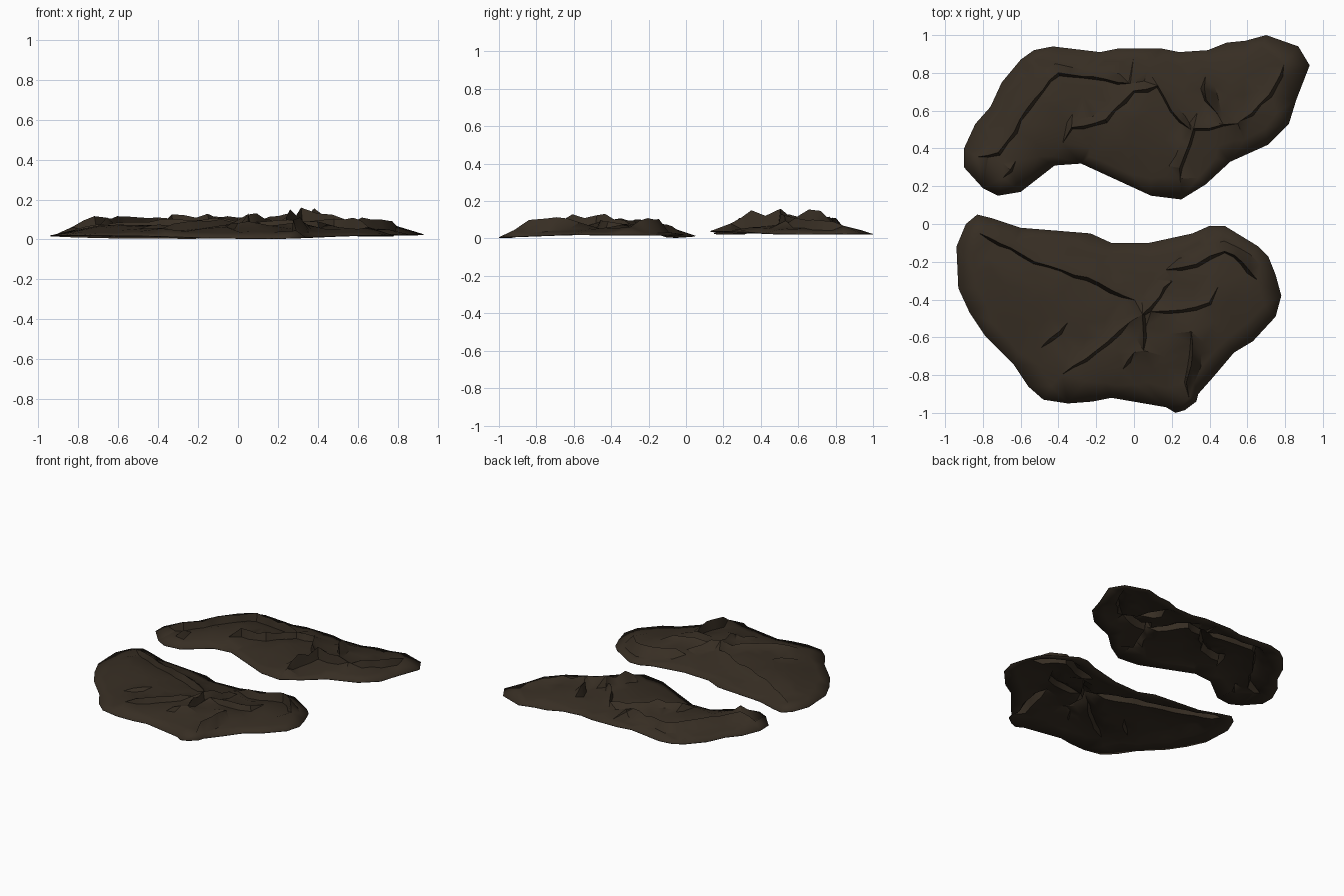
import bpy, bmesh, math, random
from mathutils import Vector
from mathutils.geometry import delaunay_2d_cdt, intersect_point_line

if "Cube" in bpy.data.objects:
    bpy.data.objects.remove(bpy.data.objects["Cube"])

random.seed(4)
mat = bpy.data.materials.new("dark brown")
mat.diffuse_color = (0.038, 0.027, 0.017, 1)
mat.use_nodes = True
mat.node_tree.nodes["Principled BSDF"].inputs["Base Color"].default_value = mat.diffuse_color

BACK = [(-.90,.40),(-.84,.53),(-.76,.62),(-.70,.75),(-.60,.87),(-.53,.92),(-.43,.94),(-.18,.91),
        (-.08,.93),(.14,.93),(.24,.91),(.39,.92),(.49,.96),(.59,.97),(.70,1.0),(.87,.94),(.93,.84),
        (.86,.66),(.82,.53),(.71,.42),(.51,.33),(.38,.21),(.25,.13),(.09,.15),(-.28,.32),(-.42,.31),
        (-.60,.17),(-.72,.15),(-.80,.19),(-.90,.30)]
FRONT = [(-.89,0),(-.83,.05),(-.75,.03),(-.60,-.02),(-.23,-.05),(-.12,-.10),(.08,-.10),(.31,-.05),
         (.40,-.01),(.48,-.01),(.66,-.12),(.71,-.17),(.75,-.27),(.78,-.38),(.75,-.49),(.63,-.62),
         (.53,-.68),(.42,-.81),(.34,-.90),(.33,-.94),(.27,-.985),(.22,-1),(.17,-.97),(-.12,-.92),
         (-.22,-.94),(-.35,-.95),(-.48,-.93),(-.56,-.86),(-.64,-.74),(-.79,-.59),(-.87,-.47),
         (-.93,-.34),(-.94,-.12)]

# Crumple folds: (height, crest path)
BACK_FOLDS = [
    (.045, [(-.83,.36),(-.72,.38),(-.60,.55),(-.53,.67),(-.40,.80),(-.15,.77),(-.02,.74)]),
    (.045, [(-.38,.43),(-.33,.51),(-.15,.55),(.0,.70),(.13,.74),(.20,.60),(.30,.50)]),
    (.07, [(.24,.24),(.26,.35),(.32,.50),(.55,.53)]),
    (.035, [(.57,.54),(.72,.68),(.80,.84)]),
    (.06, [(.37,.78),(.39,.66),(.44,.58)]),
    (.055, [(-.70,.25),(-.62,.33)]),
    (.03, [(.0,.88),(.08,.82)]),
    (.03, [(-.03,.60),(.01,.55)]),
    (.02, [(-.04,.40),(.01,.37)]),
]
FRONT_FOLDS = [
    (.035, [(-.82,-.05),(-.6,-.16),(-.45,-.23),(-.25,-.29),(0,-.41)]),
    (.025, [(-.38,-.80),(-.2,-.67),(-.02,-.52)]),
    (.05, [(.06,-.67),(.05,-.48),(.13,-.38),(.2,-.30)]),
    (.035, [(.09,-.46),(.25,-.45),(.4,-.42),(.45,-.33)]),
    (.06, [(.17,-.25),(.33,-.21),(.48,-.14),(.58,-.2),(.65,-.3)]),
    (.06, [(.30,-.57),(.31,-.75),(.28,-.84),(.29,-.92)]),
    (.03, [(-.06,-.77),(.0,-.68)]),
    (.01, [(-.5,-.65),(-.35,-.52)]),
]


def seg_dist(p, a, b):
    q, t = intersect_point_line(p, a, b)
    t = min(max(t, 0), 1)
    return (a + (b - a) * t - p).length


def path_dist(p, path):
    return min(seg_dist(p, a, b) for a, b in zip(path, path[1:]))


def inside(p, poly):
    odd = False
    for a, b in zip(poly, poly[1:] + poly[:1]):
        if (a.y > p.y) != (b.y > p.y) and p.x < a.x + (p.y - a.y) / (b.y - a.y) * (b.x - a.x):
            odd = not odd
    return odd


def slab(name, outline, folds, edge_z, dome):
    ring = [Vector(p) for p in outline]
    if sum(a.cross(b) for a, b in zip(ring, ring[1:] + ring[:1])) < 0:
        ring.reverse()
    closed = ring + ring[:1]
    paths = [(h, [Vector(p) for p in path]) for h, path in folds]

    def base(p):
        k = 1 - min(path_dist(p, closed) / .28, 1)
        wave = .007 * math.sin(7 * p.x + 3 * p.y) * math.cos(6 * p.y - 2 * p.x)
        return edge_z + (dome + wave) * (1 - k ** 1.35)

    pts = list(ring)
    zs = [edge_z + .008 * math.sin(4 * p.x + 2 * p.y) for p in ring]
    edges = []

    # Folds: raised ragged crest, one steep side with a crease, one gentle side
    for h, path in paths:
        fine = []
        for a, b in zip(path, path[1:]):
            n = max(1, round((b - a).length / .07))
            fine += [a.lerp(b, i / n) for i in range(n)]
        fine.append(path[-1])
        for i, p in enumerate(fine):
            end = i in (0, len(fine) - 1)
            d = (fine[min(i + 1, len(fine) - 1)] - fine[max(i - 1, 0)]).normalized()
            side = Vector((-d.y, d.x))
            p = p + side * random.uniform(-.009, .009)
            if i:
                edges.append((last, len(pts)))
            last = len(pts)
            pts.append(p)
            zs.append(base(p) + h * (.35 if end else random.uniform(.6, 1.15)))
            if not end:
                for s, dip in ((-random.uniform(.008, .02), .012), (random.uniform(.035, .065), 0)):
                    q = p + side * s
                    if inside(q, ring) and path_dist(q, closed) > .02:
                        pts.append(q)
                        zs.append(base(q) - dip)

    # Loose fill points between the folds
    step = .085
    for i in range(-12, 13):
        for j in range(-12, 13):
            q = Vector((i * step + random.uniform(-.02, .02), j * step + random.uniform(-.02, .02)))
            if (inside(q, ring) and path_dist(q, closed) > .045
                    and all(path_dist(q, path) > .07 for _, path in paths)):
                pts.append(q)
                zs.append(base(q))

    co, _, tris, src, _, _ = delaunay_2d_cdt(pts, edges, [list(range(len(ring)))], 1, 1e-5)
    bm = bmesh.new()
    verts = [bm.verts.new((c.x, c.y, zs[s[0]] if s else base(c) + .03)) for c, s in zip(co, src)]
    for t in tris:
        f = bm.faces.new([verts[k] for k in t])
        f.normal_update()
        if f.normal.z < 0:
            f.normal_flip()
    me = bpy.data.meshes.new(name)
    bm.to_mesh(me)
    bm.free()
    me.materials.append(mat)
    ob = bpy.data.objects.new(name, me)
    bpy.context.collection.objects.link(ob)
    bpy.ops.object.select_all(action='DESELECT')
    ob.select_set(True)
    bpy.context.view_layer.objects.active = ob
    bpy.ops.object.shade_smooth_by_angle(angle=math.radians(35))
    # Thin skin so the hollow underside is a real surface
    mod = ob.modifiers.new("skin", 'SOLIDIFY')
    mod.thickness = .004
    mod.offset = -1


slab("back_patch", BACK, BACK_FOLDS, .032, .052)
slab("front_patch", FRONT, FRONT_FOLDS, .014, .056)
